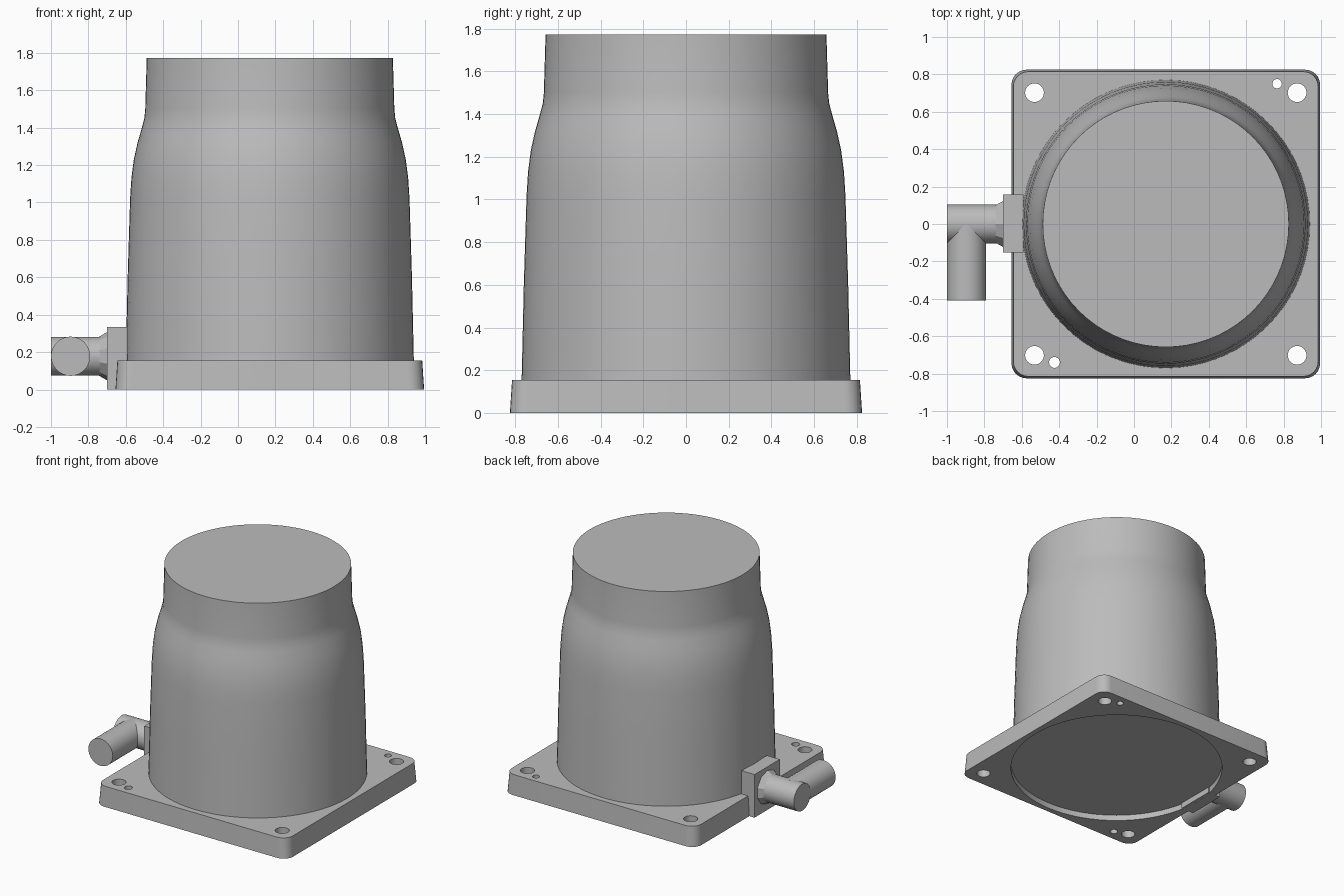
import bpy, bmesh, math
from mathutils import Matrix, Vector

cube = bpy.data.objects.get("Cube")
if cube:
    bpy.data.objects.remove(cube, do_unlink=True)

# Single grey finish
grey = bpy.data.materials.new("plain grey")
grey.use_nodes = True
COLOUR = (0.5, 0.5, 0.5, 1)
grey.diffuse_color = COLOUR
grey.node_tree.nodes["Principled BSDF"].inputs["Base Color"].default_value = COLOUR

CX = 0.17          # axis of the sleeve
PIPE_Z = 0.178     # height of the elbow pipe


def finish(bm, name):
    bmesh.ops.recalc_face_normals(bm, faces=bm.faces[:])
    mesh = bpy.data.meshes.new(name)
    bm.to_mesh(mesh)
    bm.free()
    mesh.materials.append(grey)
    obj = bpy.data.objects.new(name, mesh)
    bpy.context.collection.objects.link(obj)
    return obj


def activate(obj):
    bpy.ops.object.select_all(action="DESELECT")
    obj.select_set(True)
    bpy.context.view_layer.objects.active = obj


def smooth(obj, angle=30):
    activate(obj)
    bpy.ops.object.shade_smooth_by_angle(angle=math.radians(angle))


def add_rod(bm, start, end, r1, r2, sides):
    """Add a capped cylinder or cone running from start to end."""
    start, end = Vector(start), Vector(end)
    axis = end - start
    turn = axis.to_track_quat("Z", "Y").to_matrix().to_4x4()
    bmesh.ops.create_cone(bm, cap_ends=True, segments=sides, radius1=r1, radius2=r2,
                          depth=axis.length,
                          matrix=Matrix.Translation((start + end) / 2) @ turn)


def rod(name, start, end, r1, r2, sides):
    bm = bmesh.new()
    add_rod(bm, start, end, r1, r2, sides)
    obj = finish(bm, name)
    smooth(obj)
    return obj


# Base plate: rounded square with slightly drafted sides
bm = bmesh.new()
loops = []
for z, half in ((0, 0.825), (0.155, 0.815)):
    loop = []
    radius = 0.08
    for corner, (sx, sy) in enumerate(((1, 1), (-1, 1), (-1, -1), (1, -1))):
        for step in range(7):
            a = math.radians(corner * 90 + step * 15)
            loop.append(bm.verts.new((CX + sx * (half - radius) + radius * math.cos(a),
                                      sy * (half - radius) + radius * math.sin(a), z)))
    bm.faces.new(loop)
    loops.append(loop)
low, high = loops
for i in range(len(low)):
    j = (i + 1) % len(low)
    bm.faces.new((low[i], low[j], high[j], high[i]))
plate = finish(bm, "base_plate")

# Cutter: mounting holes, two pin holes and the shallow recess underneath
bm = bmesh.new()
holes = [(CX + sx * 0.702, sy * 0.702, 0.05) for sx in (-1, 1) for sy in (-1, 1)]
holes += [(0.765, 0.75, 0.025), (-0.425, -0.74, 0.029)]
for x, y, r in holes:
    add_rod(bm, (x, y, -0.1), (x, y, 0.3), r, r, 32)
add_rod(bm, (CX, 0, -0.1), (CX, 0, 0.045), 0.785, 0.785, 72)
cutter = finish(bm, "hole_cutter")
cutter.hide_render = True
cut = plate.modifiers.new("holes", "BOOLEAN")
cut.object = cutter
cut.solver = "EXACT"
activate(plate)
bpy.ops.object.modifier_apply(modifier=cut.name)
bpy.data.objects.remove(cutter, do_unlink=True)
smooth(plate)

# Sleeve: closed turned body with a curved shoulder and narrower neck
profile = [(0.772, 0.1), (0.77, 0.16), (0.76, 0.6), (0.747, 1.02), (0.74, 1.13),
           (0.727, 1.23), (0.707, 1.32), (0.684, 1.4), (0.671, 1.45),
           (0.666, 1.5), (0.658, 1.772)]
SIDES = 72
bm = bmesh.new()
rings = []
for r, z in profile:
    rings.append([bm.verts.new((CX + r * math.cos(math.tau * i / SIDES),
                                r * math.sin(math.tau * i / SIDES), z))
                  for i in range(SIDES)])
for a, b in zip(rings, rings[1:]):
    for i in range(SIDES):
        j = (i + 1) % SIDES
        bm.faces.new((a[i], a[j], b[j], b[i]))
bm.faces.new(rings[0])
bm.faces.new(rings[-1])
smooth(finish(bm, "sleeve"))

# Connector block on the side of the plate
bm = bmesh.new()
bmesh.ops.create_cube(bm, size=1, matrix=Matrix.Translation((-0.645, 0.003, 0.168))
                      @ Matrix.Diagonal((0.11, 0.31, 0.335, 1)))
finish(bm, "connector_block")

# Flared collar and right-angled pipe
rod("connector_collar", (-0.69, 0, PIPE_Z), (-0.75, 0, PIPE_Z), 0.135, 0.1, 10)
rod("inlet_pipe", (-0.68, 0, PIPE_Z), (-1.0, 0, PIPE_Z), 0.104, 0.104, 32)
rod("outlet_pipe", (-0.895, 0, PIPE_Z), (-0.895, -0.41, PIPE_Z), 0.105, 0.105, 32)
